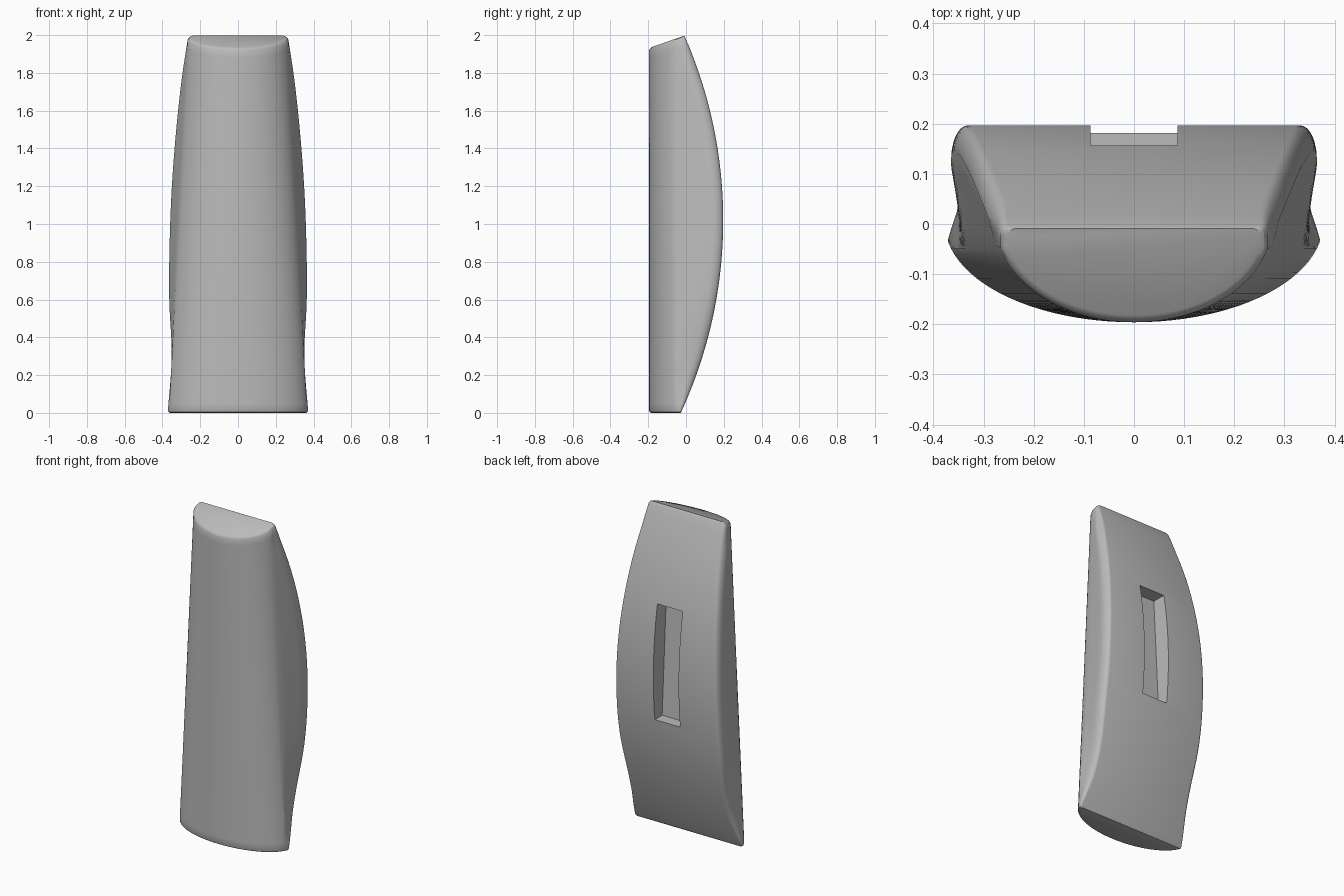
import bpy, bmesh, math

if "Cube" in bpy.data.objects:
    bpy.data.objects.remove(bpy.data.objects["Cube"])

grey = bpy.data.materials.new("plain grey")
grey.diffuse_color = (0.5, 0.5, 0.5, 1)
grey.use_nodes = True
grey.node_tree.nodes["Principled BSDF"].inputs["Base Color"].default_value = grey.diffuse_color

# half width of the back edge at each height
WIDTHS = [(0, .372), (.3, .351), (.6, .364), (.9, .362), (1.2, .35),
          (1.5, .327), (1.75, .300), (2, .264)]


def back_width(z):
    """Catmull-Rom style interpolation of the width table."""
    n = len(WIDTHS)
    i = max(k for k in range(n - 1) if WIDTHS[k][0] <= z + 1e-9)

    def slope(k):
        a, b = WIDTHS[max(k - 1, 0)], WIDTHS[min(k + 1, n - 1)]
        return (b[1] - a[1]) / (b[0] - a[0])
    (z0, w0), (z1, w1) = WIDTHS[i], WIDTHS[i + 1]
    h = z1 - z0
    t = (z - z0) / h
    return ((2*t**3 - 3*t*t + 1) * w0 + (t**3 - 2*t*t + t) * h * slope(i)
            + (3*t*t - 2*t**3) * w1 + (t**3 - t*t) * h * slope(i + 1))


def back_y(z):
    r = 2.43
    return .197 - r + math.sqrt(r * r - (z - 1.02) ** 2)


def section(z, inset):
    """Closed outline: elliptical front, flared sides, rounded back corners."""
    c = .365 - .05 * z - inset
    a, b = c / .967, .196 - inset
    end = math.asin(.967)
    half = [(a * math.sin(end * i / 20), -b * math.cos(end * i / 20)) for i in range(21)]
    cy, yb, w = half[-1][1], back_y(z), back_width(z) - inset
    depth = yb - cy
    r, ry = min(.028, .3 * depth), min(.05, .45 * depth)
    for i in range(1, 4):                       # side wall
        t = i / 4
        half.append((c + (w - c) * t, cy + (depth - ry) * t))
    for i in range(7):                          # rounded corner
        t = math.pi / 2 * i / 6
        half.append((w - r + r * math.cos(t), yb - ry + ry * math.sin(t)))
    return half + [(-x, y) for x, y in reversed(half[1:])]


def finish(name, bm):
    bmesh.ops.recalc_face_normals(bm, faces=bm.faces[:])
    me = bpy.data.meshes.new(name)
    bm.to_mesh(me)
    bm.free()
    ob = bpy.data.objects.new(name, me)
    bpy.context.collection.objects.link(ob)
    me.materials.append(grey)
    return ob


# body: lofted sections, with softened rims at both ends
levels = [(0, .012), (.004, .004), (.012, 0)]
levels += [(.012 + 1.973 * i / 48, 0) for i in range(1, 49)]
levels += [(1.995, .005), (2, .014)]
bm = bmesh.new()
rings = []
for z, inset in levels:
    # the top end slopes down towards the front
    rings.append([bm.verts.new((x, y, z * (1 + .175 * min(y, 0))))
                  for x, y in section(z, inset)])
n = len(rings[0])
for lo, hi in zip(rings, rings[1:]):
    for i in range(n):
        j = (i + 1) % n
        bm.faces.new((lo[i], lo[j], hi[j], hi[i]))
bm.faces.new(rings[0][::-1])
bm.faces.new(rings[-1])
body = finish("body", bm)

# slot cutter: box with a sloping floor
bm = bmesh.new()
bmesh.ops.create_cube(bm, size=1)
for v in bm.verts:
    top = v.co.z > 0
    floor = .07 if top else .11
    v.co = (.087 * (1 if v.co.x > 0 else -1), .3 if v.co.y > 0 else floor,
            1.46 if top else .75)
cutter = finish("slot_cutter", bm)
cutter.hide_render = True

# cut the slot into the back
mod = body.modifiers.new("slot", 'BOOLEAN')
mod.operation = 'DIFFERENCE'
mod.solver = 'EXACT'
mod.object = cutter
bpy.context.view_layer.objects.active = body
body.select_set(True)
bpy.ops.object.modifier_apply(modifier="slot")
bpy.data.objects.remove(cutter)
bpy.ops.object.shade_smooth_by_angle(angle=math.radians(28))
